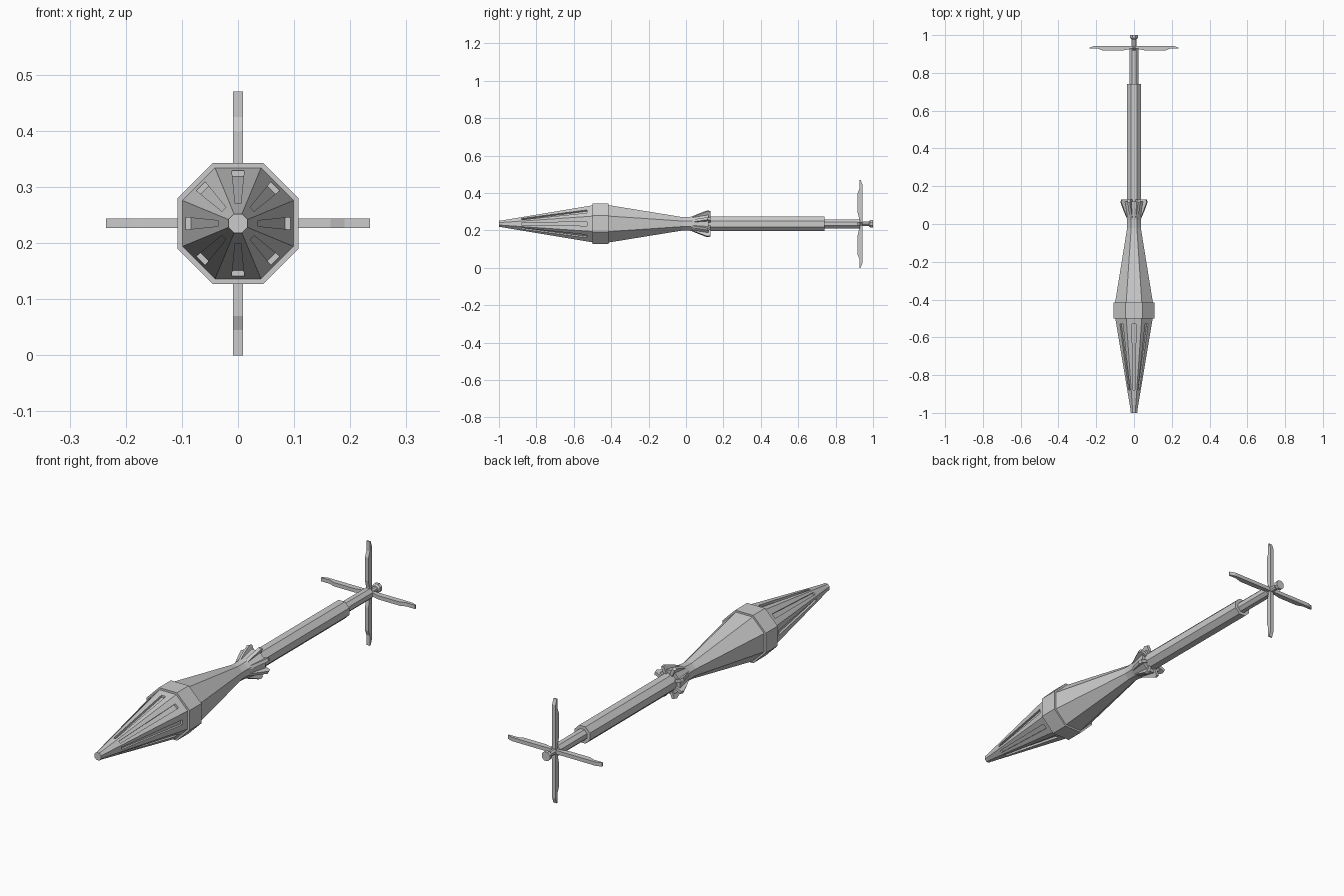
import bpy, bmesh, math
from mathutils import Vector, Matrix

if "Cube" in bpy.data.objects:
    bpy.data.objects.remove(bpy.data.objects["Cube"])

CZ = 0.235                       # height of the long axis
K = 1 / math.cos(math.pi / 8)    # apothem to corner radius


def finish(name, bm):
    bmesh.ops.remove_doubles(bm, verts=bm.verts, dist=1e-5)
    bmesh.ops.recalc_face_normals(bm, faces=bm.faces)
    me = bpy.data.meshes.new(name)
    bm.to_mesh(me)
    bm.free()
    ob = bpy.data.objects.new(name, me)
    ob.location.z = CZ
    bpy.context.collection.objects.link(ob)
    return ob


def ring_point(a, y, corner):
    ang = (corner + 0.5) * math.pi / 4
    return Vector((a * K * math.cos(ang), y, a * K * math.sin(ang)))


def lathe(name, profile):
    """Octagonal solid along y from (y, apothem) pairs."""
    bm = bmesh.new()
    rings = [[bm.verts.new(ring_point(a, y, i)) for i in range(8)] for y, a in profile]
    for r0, r1 in zip(rings, rings[1:]):
        for i in range(8):
            j = (i + 1) % 8
            bm.faces.new((r0[i], r0[j], r1[j], r1[i]))
    bm.faces.new(rings[0])
    bm.faces.new(rings[-1])
    return finish(name, bm)


def radial_plates(name, outline, width, count, start):
    """Flat plates from an (r, y) outline, repeated around the axis."""
    bm = bmesh.new()
    for k in range(count):
        rot = Matrix.Rotation(start + k * math.tau / count, 3, 'Y')
        sides = [[bm.verts.new(rot @ Vector((r, y, s * width / 2))) for r, y in outline]
                 for s in (-1, 1)]
        n = len(outline)
        for side in sides:
            bm.faces.new(side)
        for i in range(n):
            j = (i + 1) % n
            bm.faces.new((sides[0][i], sides[0][j], sides[1][j], sides[1][i]))
    return finish(name, bm)


# Nose cone with a tapered recessed slot in each of its eight faces
Y0, A0, Y1, A1 = -0.985, 0.018, -0.5, 0.099
bm = bmesh.new()


def cone_a(y):
    return A0 + (A1 - A0) * (y - Y0) / (Y1 - Y0)


for k in range(8):
    rot = Matrix.Rotation(k * math.pi / 4, 3, 'Y')
    t = math.tan(math.pi / 8)

    def quad(ya, wa, yb, wb, depth=0.0):
        return [bm.verts.new(rot @ Vector((x, y, cone_a(y) - depth)))
                for x, y in ((-wa, ya), (wa, ya), (wb, yb), (-wb, yb))]

    outer = quad(Y0, A0 * t, Y1, A1 * t)
    rim = quad(-0.88, 0.005, -0.53, 0.011)
    floor = quad(-0.88, 0.005, -0.53, 0.011, 0.01)
    for a, b in ((outer, rim), (rim, floor)):
        for i in range(4):
            j = (i + 1) % 4
            bm.faces.new((a[i], a[j], b[j], b[i]))
    bm.faces.new(floor)
finish("nose_cone", bm)

# Octagonal body parts along the axis
lathe("nose_tip", [(-1.0, 0.017), (-0.985, 0.018)])
lathe("warhead_band", [(-0.5, 0.108), (-0.415, 0.108)])
lathe("rear_cone", [(-0.415, 0.1), (-0.02, 0.036), (0.02, 0.036)])
lathe("flared_collar", [(0.0, 0.036), (0.02, 0.037), (0.12, 0.053), (0.12, 0.038)])
lathe("motor_tube", [(0.02, 0.036), (0.1, 0.038), (0.74, 0.038)])
lathe("tail_tube", [(0.74, 0.024), (0.93, 0.024)])
lathe("tail_rod", [(0.93, 0.012), (0.985, 0.012)])
lathe("end_cap", [(0.978, 0.014), (0.985, 0.02), (1.0, 0.02)])

# Eight collar ribs on the octagon corners
radial_plates("collar_ribs",
              [(0.034, 0.02), (0.055, 0.065), (0.075, 0.115), (0.071, 0.13), (0.036, 0.13)],
              0.014, 8, math.pi / 8)

# Four tail blades with stepped tips
radial_plates("tail_blades",
              [(0.0, 0.925), (0.03, 0.925), (0.06, 0.918), (0.165, 0.918), (0.19, 0.928),
               (0.235, 0.928), (0.235, 0.934), (0.21, 0.943), (0.0, 0.943)],
              0.017, 4, 0)
